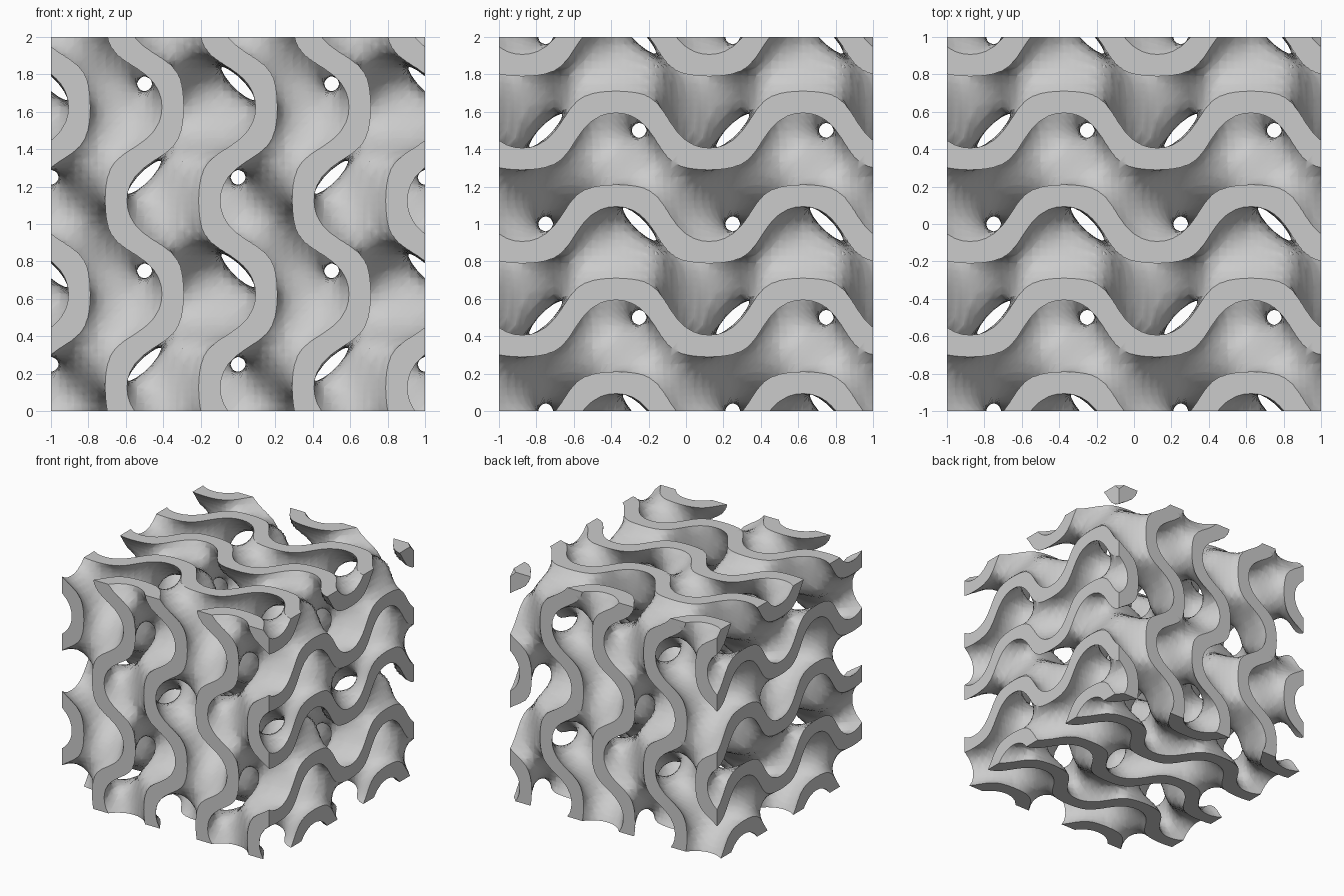
import bpy
import bmesh
from itertools import permutations, product
from math import sin, cos, pi

old = bpy.data.objects.get("Cube")
if old:
    bpy.data.objects.remove(old, do_unlink=True)

N = 48            # grid cells along each side of the cube
STEP = 2 / N
WALL = 0.62       # half thickness of the sheet, in field units
M = N + 1
STRIDE = (M * M, M, 1)

# Triply periodic field sampled on the grid, with a period of one unit
wave = [(sin(2 * pi * i * STEP), cos(2 * pi * i * STEP)) for i in range(M)]
field = []
for (sx, cx), (sy, cy), (sz, cz) in product(wave, repeat=3):
    field.append(sx * cy + sy * cz + sz * cx + cx * cy * cz - sx * sy * sz)
solid = [abs(g) < WALL for g in field]


def position(p):
    i, j, k = p // STRIDE[0], p // M % M, p % M
    return (i * STEP - 1, j * STEP - 1, k * STEP)


bm = bmesh.new()
verts = {}


def vert(p, q):
    """Grid point when p == q, otherwise the wall crossing between p and q."""
    key = (min(p, q), max(p, q))
    if key not in verts:
        f = 0
        if p != q:
            outside = field[q] if solid[p] else field[p]
            level = WALL if outside > 0 else -WALL
            f = (level - field[p]) / (field[q] - field[p])
        a, b = position(p), position(q)
        verts[key] = bm.verts.new([u + (v - u) * f for u, v in zip(a, b)])
    return verts[key]


# Curved walls: each cell is split into six tetrahedra and contoured
corners = [sum(s * d for s, d in zip(STRIDE, c)) for c in product((0, 1), repeat=3)]
tets = [(0, a, a + b, a + b + c) for a, b, c in permutations(STRIDE)]
for i, j, k in product(range(N), repeat=3):
    base = i * STRIDE[0] + j * M + k
    if len({solid[base + c] for c in corners}) == 1:
        continue
    for tet in tets:
        ins = [base + c for c in tet if solid[base + c]]
        outs = [base + c for c in tet if not solid[base + c]]
        if not ins or not outs:
            continue
        if len(ins) == 2:
            (a, b), (c, d) = ins, outs
            bm.faces.new((vert(a, c), vert(a, d), vert(b, d), vert(b, c)))
        else:
            bm.faces.new([vert(a, b) for a in ins for b in outs])

# Flat cut ends on the six sides of the cube
for axis in range(3):
    u, v = [s for n, s in enumerate(STRIDE) if n != axis]
    for side, i, j in product((0, N), range(N), range(N)):
        a = side * STRIDE[axis] + i * u + j * v
        for tri in ((a, a + u, a + u + v), (a, a + v, a + u + v)):
            loop = []
            for p, q in zip(tri, tri[1:] + tri[:1]):
                if solid[p]:
                    loop.append(vert(p, p))
                if solid[p] != solid[q]:
                    loop.append(vert(p, q))
            if len(loop) > 2:
                bm.faces.new(loop)

bmesh.ops.recalc_face_normals(bm, faces=bm.faces)
mesh = bpy.data.meshes.new("lattice_block")
bm.to_mesh(mesh)
bm.free()

# Single plain grey
grey = bpy.data.materials.new("light_grey")
grey.use_nodes = True
color = (0.6, 0.6, 0.6, 1)
grey.diffuse_color = color
grey.node_tree.nodes["Principled BSDF"].inputs["Base Color"].default_value = color
mesh.materials.append(grey)

block = bpy.data.objects.new("lattice_block", mesh)
bpy.context.collection.objects.link(block)
bpy.ops.object.select_all(action='DESELECT')
block.select_set(True)
bpy.context.view_layer.objects.active = block
bpy.ops.object.shade_smooth_by_angle(angle=pi / 5)
